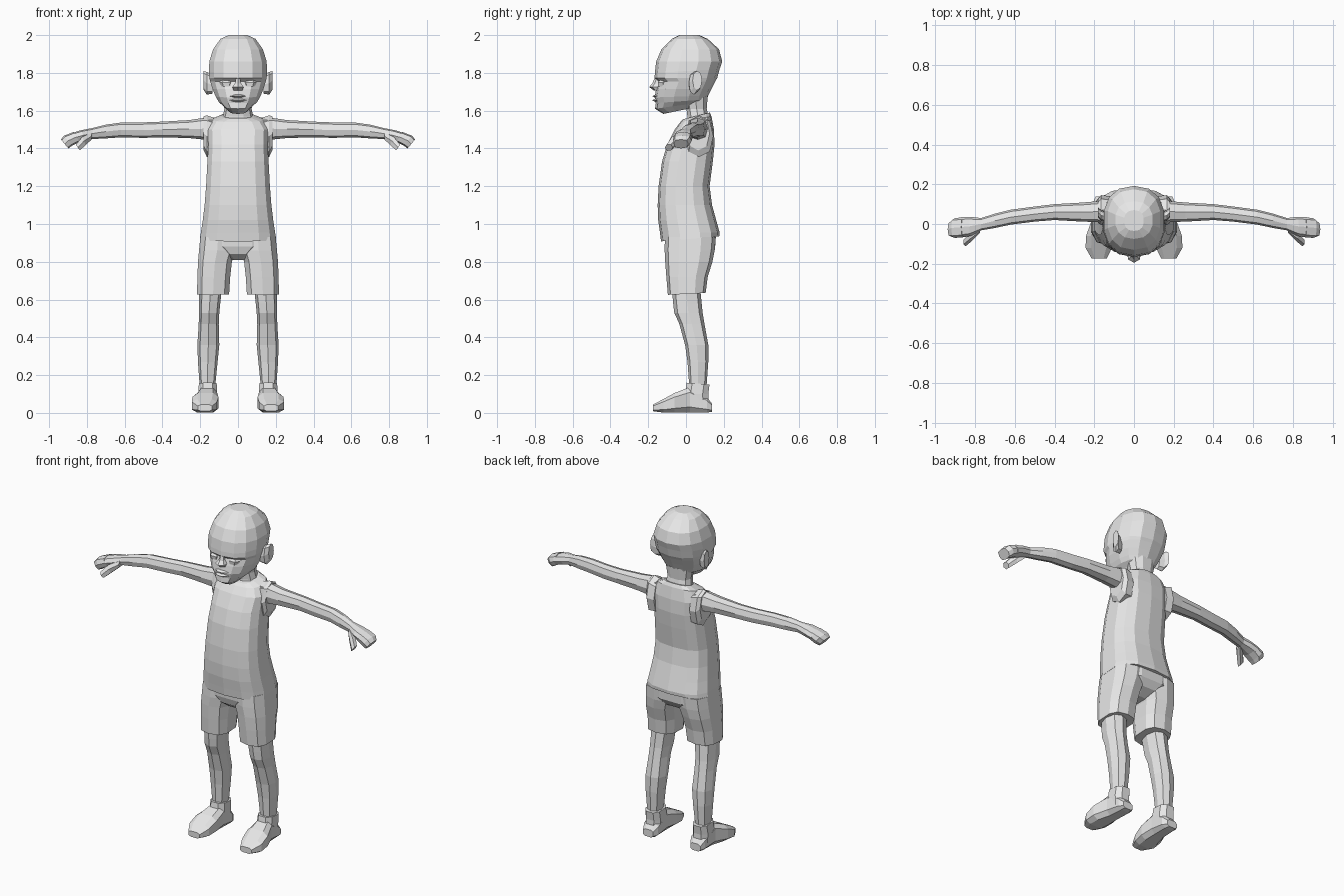
import bpy, bmesh, math
from mathutils import Vector

grey = bpy.data.materials.new("plain_grey")
grey.diffuse_color = (0.8, 0.8, 0.8, 1)


def loft(name, rings, n=8, p=0.85, mirror=False, turn=0.0):
    """Skin rings of (centre, half axis u, half axis v) into a closed flat-shaded solid."""
    bm = bmesh.new()
    loops = []
    for c, u, v in rings:
        loop = []
        for i in range(n):
            a = 2 * math.pi * (i + turn) / n
            cu, sv = math.cos(a), math.sin(a)
            cu = math.copysign(abs(cu) ** p, cu)
            sv = math.copysign(abs(sv) ** p, sv)
            loop.append(bm.verts.new(Vector(c) + Vector(u) * cu + Vector(v) * sv))
        loops.append(loop)
    for a, b in zip(loops, loops[1:]):
        for i in range(n):
            j = (i + 1) % n
            bm.faces.new((a[i], a[j], b[j], b[i]))
    bm.faces.new(loops[0])
    bm.faces.new(loops[-1])
    bmesh.ops.recalc_face_normals(bm, faces=bm.faces)
    me = bpy.data.meshes.new(name)
    bm.to_mesh(me)
    bm.free()
    me.materials.append(grey)
    ob = bpy.data.objects.new(name, me)
    bpy.context.collection.objects.link(ob)
    if mirror:
        ob.modifiers.new("mirror", 'MIRROR').use_mirror_merge = False
    return ob


def level(z, hw, yf, yb, xc=0.0, zb=None):
    """Horizontal ring; zb tilts the back edge to another height."""
    zb = z if zb is None else zb
    return ((xc, (yf + yb) / 2, (z + zb) / 2), (hw, 0, 0), (0, (yb - yf) / 2, (zb - z) / 2))


def across(x, yf, yb, z0, z1, lean=0.0):
    """Ring facing x; lean shifts the top edge outward."""
    return ((x, (yf + yb) / 2, (z0 + z1) / 2), (0, (yb - yf) / 2, 0), (lean, 0, (z1 - z0) / 2))


def along(y, x0, x1, z0, z1):
    """Ring facing y."""
    return (((x0 + x1) / 2, y, (z0 + z1) / 2), ((x1 - x0) / 2, 0, 0), (0, 0, (z1 - z0) / 2))


# Head with brow ledge, eye recess, cheeks and chin
loft("head", [
    level(2.0, 0.05, -0.035, 0.07), level(1.98, 0.095, -0.075, 0.115),
    level(1.925, 0.135, -0.13, 0.175), level(1.86, 0.155, -0.158, 0.192),
    level(1.80, 0.157, -0.165, 0.178, zb=1.82), level(1.772, 0.155, -0.166, 0.165),
    level(1.755, 0.15, -0.146, 0.155), level(1.715, 0.138, -0.158, 0.135),
    level(1.67, 0.12, -0.166, 0.118, zb=1.68), level(1.64, 0.105, -0.160, 0.11, zb=1.66),
    level(1.61, 0.078, -0.164, 0.09, zb=1.645), level(1.583, 0.05, -0.12, 0.06, zb=1.62),
], n=14, p=0.85, turn=0.5)

# Face details
loft("nose", [
    level(1.775, 0.012, -0.166, -0.12), level(1.745, 0.018, -0.178, -0.12),
    level(1.725, 0.034, -0.195, -0.12), level(1.708, 0.026, -0.172, -0.12)], n=6, turn=0.5)
loft("eye", [
    level(1.768, 0.03, -0.135, -0.09, 0.062), level(1.748, 0.036, -0.153, -0.09, 0.062),
    level(1.728, 0.028, -0.150, -0.09, 0.062)], n=6, mirror=True)
for lip, z in (("upper_lip", 1.677), ("lower_lip", 1.655)):
    loft(lip, [across(x, -0.155 - d, -0.11, z - h, z + h)
               for x, d, h in ((-0.045, 0.0, 0.003), (-0.015, 0.024, 0.009),
                               (0.015, 0.024, 0.009), (0.045, 0.0, 0.003))], n=6)
loft("ear", [
    across(0.135, 0.015, 0.06, 1.69, 1.79), across(0.165, 0.015, 0.07, 1.685, 1.805),
    across(0.182, 0.035, 0.085, 1.71, 1.81)], n=8, mirror=True)

# Neck
loft("neck", [
    level(1.68, 0.085, -0.02, 0.118), level(1.61, 0.072, 0.0, 0.112),
    level(1.57, 0.08, 0.005, 0.122), level(1.52, 0.10, 0.0, 0.125)], n=10)

# Shirt
loft("shirt", [
    level(1.555, 0.085, -0.015, 0.126, zb=1.59), level(1.54, 0.135, -0.03, 0.135, zb=1.57),
    level(1.50, 0.163, -0.06, 0.148), level(1.42, 0.160, -0.10, 0.151),
    level(1.33, 0.165, -0.127, 0.142), level(1.20, 0.172, -0.145, 0.125),
    level(1.10, 0.180, -0.150, 0.138), level(1.02, 0.19, -0.147, 0.160),
    level(0.955, 0.20, -0.138, 0.178), level(0.908, 0.205, -0.132, 0.176, zb=0.935),
], n=14, p=0.72, turn=0.5)
loft("armhole", [
    across(0.12, 0.0, 0.14, 1.36, 1.56), across(0.165, -0.005, 0.145, 1.355, 1.575),
    across(0.182, 0.005, 0.125, 1.39, 1.57)], n=8, mirror=True)

# Arm and hand
loft("arm", [
    across(0.13, 0.015, 0.12, 1.445, 1.565), across(0.18, 0.01, 0.115, 1.447, 1.562),
    across(0.26, 0.012, 0.108, 1.455, 1.55), across(0.40, 0.02, 0.10, 1.459, 1.542),
    across(0.50, 0.012, 0.088, 1.456, 1.538), across(0.62, -0.003, 0.072, 1.459, 1.537),
    across(0.70, -0.02, 0.052, 1.453, 1.526), across(0.77, -0.032, 0.030, 1.450, 1.508),
    across(0.82, -0.06, 0.036, 1.442, 1.497, 0.01), across(0.87, -0.068, 0.036, 1.430, 1.480, 0.015),
], n=8, p=0.8, mirror=True)
loft("fingers", [
    across(0.855, -0.066, 0.034, 1.435, 1.487, 0.015), across(0.90, -0.070, 0.030, 1.413, 1.468, 0.02),
    across(0.918, -0.065, 0.012, 1.40, 1.448, 0.02)], n=8, p=0.7, mirror=True)
loft("thumb", [
    across(0.775, -0.045, 0.0, 1.445, 1.485), across(0.815, -0.085, -0.035, 1.415, 1.465, 0.01),
    across(0.848, -0.112, -0.07, 1.388, 1.422, 0.012)], n=6, mirror=True)

# Shorts
loft("shorts_seat", [
    level(0.94, 0.195, -0.115, 0.160), level(0.88, 0.195, -0.112, 0.158),
    level(0.84, 0.11, -0.098, 0.13), level(0.81, 0.05, -0.06, 0.07)], n=12, p=0.72, turn=0.5)
loft("shorts_leg", [
    level(0.93, 0.098, -0.112, 0.158, 0.105), level(0.86, 0.100, -0.113, 0.152, 0.110),
    level(0.80, 0.093, -0.110, 0.140, 0.122), level(0.72, 0.090, -0.104, 0.115, 0.128),
    level(0.625, 0.088, -0.096, 0.104, 0.132, zb=0.635)], n=10, p=0.72, turn=0.5, mirror=True)

# Bare legs with knees and calves
loft("leg", [
    level(0.66, 0.060, -0.075, 0.075, 0.145), level(0.58, 0.056, -0.068, 0.083, 0.150),
    level(0.53, 0.054, -0.062, 0.088, 0.153), level(0.47, 0.053, -0.035, 0.098, 0.155),
    level(0.36, 0.058, -0.005, 0.118, 0.157), level(0.27, 0.052, 0.008, 0.118, 0.160),
    level(0.13, 0.040, 0.018, 0.108, 0.162)], n=8, p=0.8, mirror=True)

# Shoes
loft("shoe_cuff", [
    level(0.160, 0.050, 0.0, 0.128, 0.160, zb=0.150), level(0.10, 0.053, -0.01, 0.122, 0.160),
    level(0.03, 0.05, -0.01, 0.125, 0.160)], n=8, p=0.75, turn=0.5, mirror=True)
loft("shoe", [
    along(0.138, 0.125, 0.195, 0.004, 0.05), along(0.11, 0.108, 0.208, 0.0, 0.085),
    along(0.02, 0.108, 0.215, 0.0, 0.14), along(-0.06, 0.100, 0.245, 0.0, 0.108),
    along(-0.12, 0.108, 0.247, 0.0, 0.075), along(-0.174, 0.135, 0.215, 0.008, 0.045),
], n=8, p=0.62, turn=0.5, mirror=True)
